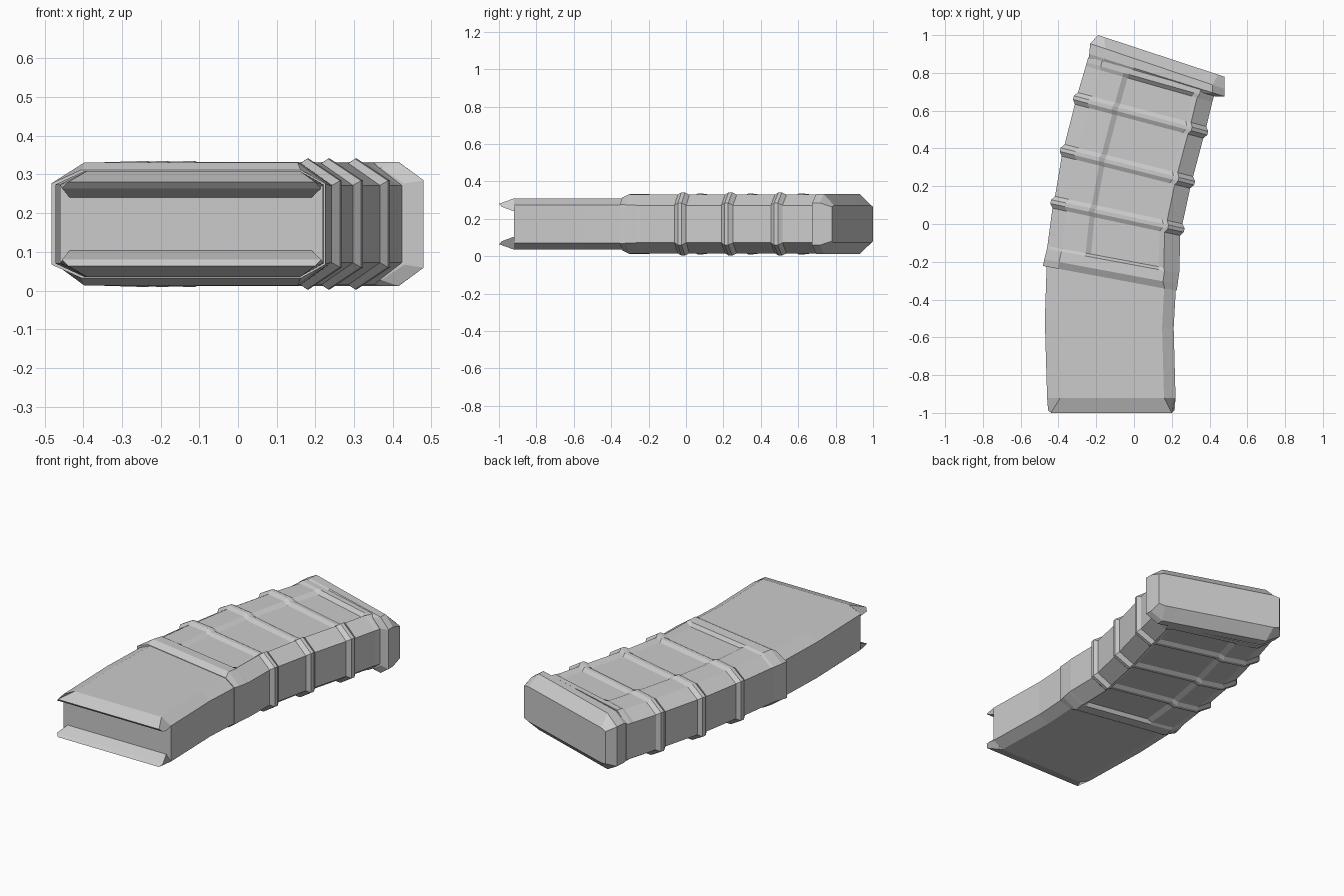
import bpy, bmesh
from mathutils import Vector

if "Cube" in bpy.data.objects:
    bpy.data.objects.remove(bpy.data.objects["Cube"])

ZC = 0.172  # mid-height: everything mirrors above and below it


def finish(name, bm):
    bmesh.ops.recalc_face_normals(bm, faces=bm.faces)
    me = bpy.data.meshes.new(name)
    bm.to_mesh(me)
    bm.free()
    ob = bpy.data.objects.new(name, me)
    bpy.context.collection.objects.link(ob)
    return ob


def loft(name, rings):
    bm = bmesh.new()
    vs = [[bm.verts.new(p) for p in r] for r in rings]
    n = len(vs[0])
    for a, b in zip(vs, vs[1:]):
        for i in range(n):
            j = (i + 1) % n
            bm.faces.new((a[i], a[j], b[j], b[i]))
    bm.faces.new(vs[0])
    bm.faces.new(vs[-1])
    return finish(name, bm)


def section(left, right, profile, shift=0.0, grow=0.0):
    """Cross-section between two plan points; profile = (fraction, half height)."""
    l, r = Vector(left), Vector(right)
    d = (r - l).normalized()
    n = Vector((-d.y, d.x)) * shift
    l, r = l - d * grow + n, r + d * grow + n
    top = [(l.lerp(r, f), h + grow * 0.75) for f, h in profile]
    return ([(p.x, p.y, ZC + h) for p, h in top] +
            [(p.x, p.y, ZC - h) for p, h in reversed(top)])


def chamfered(h, side, a=0.11, b=0.91):
    return [(0, side), (a, h), (0.29, h), (0.33, h), (0.85, h), (b, h), (1, side)]


SLIM = chamfered(0.137, 0.102)
FULL = chamfered(0.157, 0.1, b=0.89)
PANEL = [(0, 0.1), (0.11, 0.147), (0.29, 0.151), (0.33, 0.138),
         (0.84, 0.138), (0.88, 0.157), (1, 0.1)]

# slim curved upper body
loft("slim_body", [section(l, r, SLIM) for l, r in (
    ((-0.46, -0.92), (0.22, -0.92)),
    ((-0.472, -0.51), (0.21, -0.55)),
    ((-0.46, -0.15), (0.225, -0.28)))])

# feed lips, mirrored above and below
for name, s in (("upper_feed_lip", 1), ("lower_feed_lip", -1)):
    lip = [(-0.92, 0.137, -0.39, 0.16), (-1.0, 0.108, -0.44, 0.2),
           (-0.985, 0.092, -0.455, 0.215), (-0.92, 0.068, -0.435, 0.19)]
    outer = (-0.92, 0.102, -0.46, 0.22)
    pts = lip + [outer]
    loft(name, [[(p[2 + e], p[0], ZC + s * p[1]) for p in pts] for e in (0, 1)])

# ribbed grip: collar, recessed side panels and three ribs
collar = ((-0.475, -0.205), (0.225, -0.335))
ribs = [((-0.425, 0.115), (0.25, -0.03)),
        ((-0.375, 0.39), (0.305, 0.22)),
        ((-0.305, 0.665), (0.375, 0.485))]
grip = [section(*collar, SLIM, -0.018, 0.004),
        section(*collar, FULL, 0.018, 0.003),
        section(*collar, FULL, 0.075),
        section(*collar, PANEL, 0.09)]
for l, r in ribs:
    for shift, grow in ((-0.032, 0), (-0.01, 0.016), (0.01, 0.016), (0.032, 0)):
        grip.append(section(l, r, PANEL, shift, grow))
end = ((-0.25, 0.855), (0.42, 0.665))
grip.append(section(*end, PANEL, -0.02))
grip.append(section(*end, FULL, 0.0))
grip.append(section(*end, FULL, 0.03))
loft("ribbed_grip", grip)

# floor plate with tapered rear
loft("floor_plate", [
    section((-0.24, 0.875), (0.43, 0.675), chamfered(0.145, 0.105)),
    section((-0.237, 0.9), (0.48, 0.675), chamfered(0.16, 0.113)),
    section((-0.232, 0.955), (0.48, 0.715), chamfered(0.16, 0.113)),
    section((-0.19, 1.0), (0.478, 0.78), chamfered(0.1, 0.092, 0.05, 0.95))])
